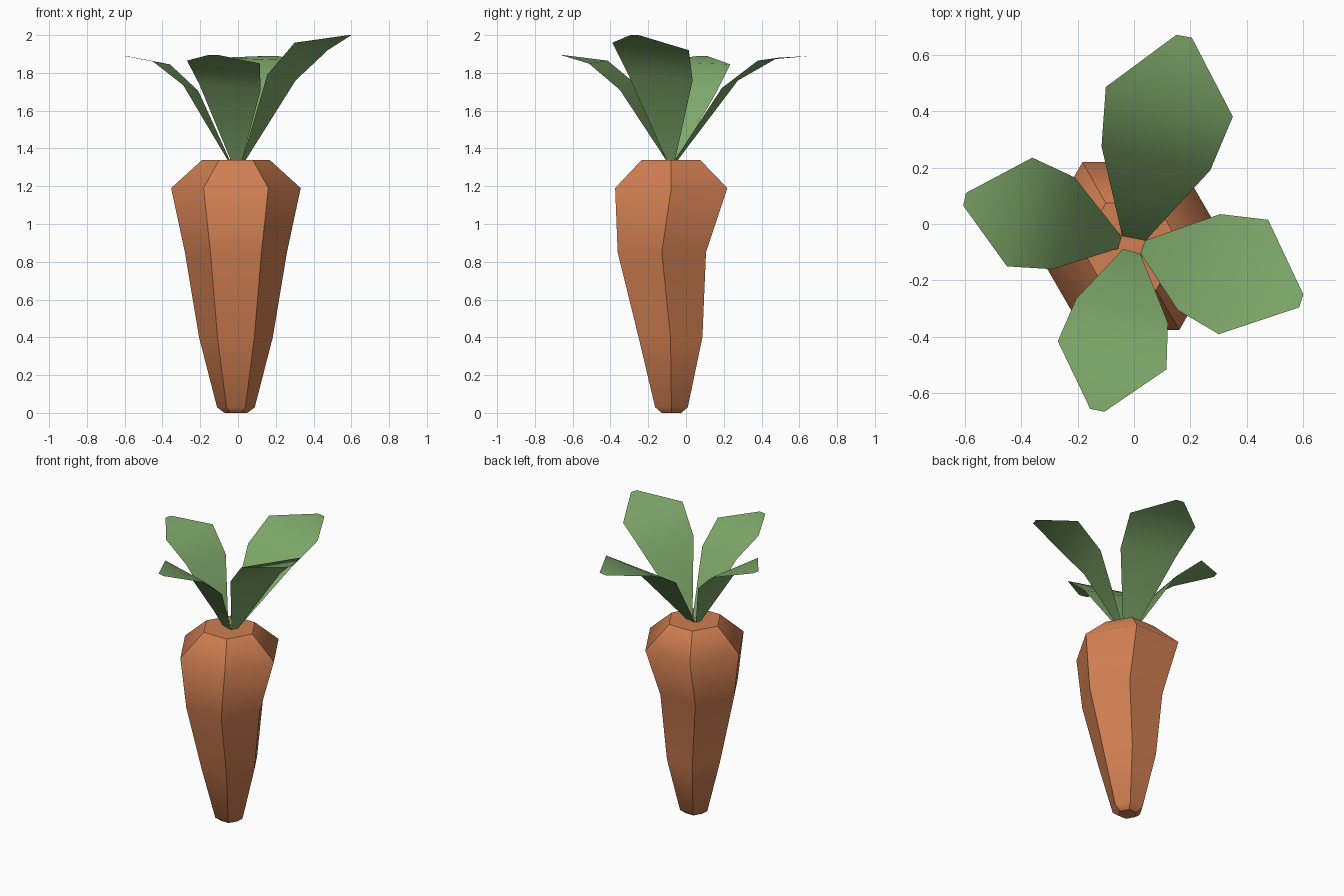
import bpy, bmesh, math

if "Cube" in bpy.data.objects:
    bpy.data.objects.remove(bpy.data.objects["Cube"])


def material(name, rgb):
    m = bpy.data.materials.new(name)
    m.diffuse_color = (*rgb, 1)
    m.use_nodes = True
    m.node_tree.nodes["Principled BSDF"].inputs["Base Color"].default_value = m.diffuse_color
    return m


ORANGE = material("carrot orange", (0.63, 0.21, 0.083))
GREEN = material("leaf green", (0.21, 0.39, 0.144))


def finish(bm, name, mat):
    mesh = bpy.data.meshes.new(name)
    bm.to_mesh(mesh)
    bm.free()
    mesh.materials.append(mat)
    obj = bpy.data.objects.new(name, mesh)
    bpy.context.collection.objects.link(obj)


# Carrot root: six-sided rings (z, radius, centre y), smooth along its length
RINGS = [(0, 0.06, -0.077), (0.03, 0.1, -0.077), (0.4, 0.195, -0.082),
         (0.85, 0.27, -0.128), (1.19, 0.343, -0.078), (1.34, 0.178, -0.08)]
bm = bmesh.new()
loops = [[bm.verts.new((-0.011 + r * math.cos(k * math.pi / 3),
                        cy + r * math.sin(k * math.pi / 3), z))
          for k in range(6)] for z, r, cy in RINGS]
for a, b in zip(loops, loops[1:]):
    for k in range(6):
        n = (k + 1) % 6
        bm.faces.new((a[k], a[n], b[n], b[k])).smooth = True
bm.faces.new(loops[0][::-1])
bm.faces.new(loops[-1])
ring_of = {v: i for i, loop in enumerate(loops) for v in loop}
for e in bm.edges:
    i, j = (ring_of[v] for v in e.verts)
    e.smooth = i == j and 0 < i < len(RINGS) - 1
finish(bm, "carrot_root", ORANGE)


# Leaves: single curved sheets, left and right edges listed from base to tip
def leaf(name, left, right):
    bm = bmesh.new()
    L = [bm.verts.new(p) for p in left]
    R = [bm.verts.new(p) for p in right]
    for i in range(len(L) - 1):
        bm.faces.new((L[i], R[i], R[i + 1], L[i + 1])).smooth = True
    finish(bm, name, GREEN)


leaf("back_leaf",
     [(-0.04, -0.05, 1.33), (-0.115, 0.275, 1.76), (-0.10, 0.485, 1.88), (0.15, 0.67, 1.89)],
     [(0.035, -0.065, 1.33), (0.27, 0.19, 1.72), (0.35, 0.38, 1.865), (0.205, 0.66, 1.89)])
leaf("right_leaf",
     [(0.035, -0.06, 1.33), (0.305, 0.035, 1.76), (0.475, 0.015, 1.92), (0.60, -0.25, 2.0)],
     [(0.02, -0.10, 1.33), (0.155, -0.305, 1.79), (0.30, -0.39, 1.96), (0.585, -0.295, 2.0)])
leaf("front_leaf",
     [(0.02, -0.10, 1.33), (0.12, -0.35, 1.71), (0.115, -0.515, 1.85), (-0.105, -0.665, 1.895)],
     [(-0.035, -0.085, 1.33), (-0.205, -0.265, 1.74), (-0.27, -0.415, 1.865), (-0.155, -0.655, 1.895)])
leaf("left_leaf",
     [(-0.05, -0.085, 1.33), (-0.29, -0.16, 1.735), (-0.45, -0.15, 1.86), (-0.605, 0.065, 1.89)],
     [(-0.04, -0.05, 1.33), (-0.21, 0.165, 1.705), (-0.36, 0.235, 1.845), (-0.595, 0.11, 1.89)])
